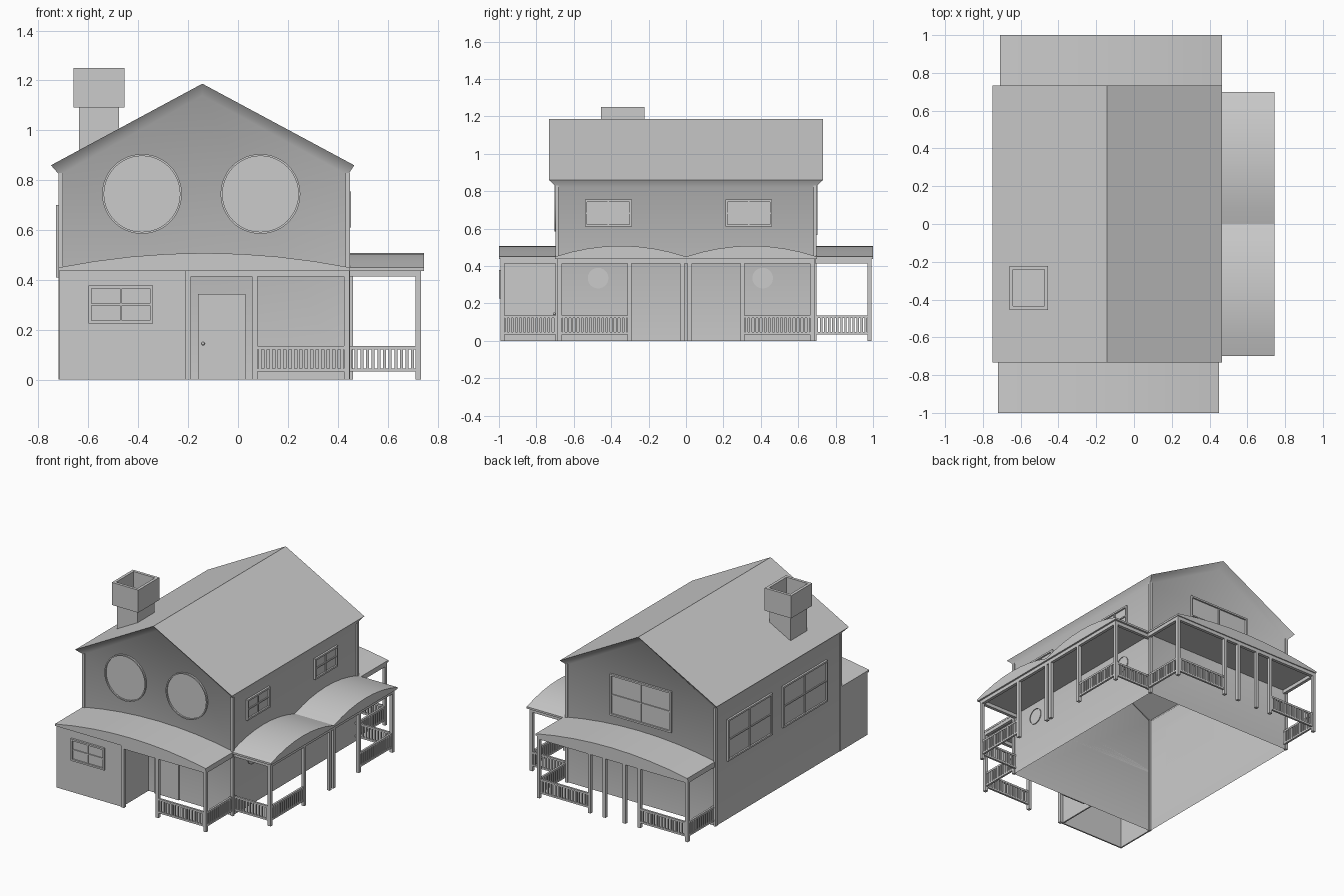
import bpy, bmesh, math
from mathutils import Matrix, Vector

if "Cube" in bpy.data.objects:
    bpy.data.objects.remove(bpy.data.objects["Cube"], do_unlink=True)

grey = bpy.data.materials.new("plain grey")
grey.use_nodes = True
GREY = (0.6, 0.6, 0.6, 1)
grey.diffuse_color = GREY
grey.node_tree.nodes["Principled BSDF"].inputs["Base Color"].default_value = GREY


def finish(name, bm, smooth=None):
    bmesh.ops.recalc_face_normals(bm, faces=bm.faces)
    mesh = bpy.data.meshes.new(name)
    bm.to_mesh(mesh)
    bm.free()
    mesh.materials.append(grey)
    ob = bpy.data.objects.new(name, mesh)
    bpy.context.scene.collection.objects.link(ob)
    if smooth:
        bpy.ops.object.select_all(action="DESELECT")
        ob.select_set(True)
        bpy.context.view_layer.objects.active = ob
        bpy.ops.object.shade_smooth_by_angle(angle=math.radians(smooth))
    return ob


def box(bm, x0, x1, y0, y1, z0, z1):
    centre = Vector((x0 + x1, y0 + y1, z0 + z1)) / 2
    size = (abs(x1 - x0), abs(y1 - y0), abs(z1 - z0), 1)
    bmesh.ops.create_cube(bm, size=1, matrix=Matrix.Translation(centre) @ Matrix.Diagonal(size))


def bar(bm, axis, at, depth, u0, u1, z0, z1):
    """Box running along a wall: axis is the wall's normal, at its position."""
    if axis == "x":
        box(bm, at, at + depth, u0, u1, z0, z1)
    else:
        box(bm, u0, u1, at, at + depth, z0, z1)


def window(name, axis, at, side, u0, u1, z0, z1):
    """Pane with a raised frame and crossed glazing bars."""
    bm = bmesh.new()
    w, d = 0.012, 0.014 * side
    um, zm = (u0 + u1) / 2, (z0 + z1) / 2
    bar(bm, axis, at, 0.003 * side, u0, u1, z0, z1)
    for u in (u0, u1 - w):
        bar(bm, axis, at, d, u, u + w, z0, z1)
    for z in (z0, z1 - w):
        bar(bm, axis, at, d, u0, u1, z, z + w)
    bar(bm, axis, at, d * 0.7, um - w / 3, um + w / 3, z0, z1)
    bar(bm, axis, at, d * 0.7, u0, u1, zm - w / 3, zm + w / 3)
    finish(name, bm)


def round_window(name, axis, at, side, u, z, r, rim):
    """Flat disc inside a thin raised ring."""
    bm = bmesh.new()
    n = 48

    def ring(radius, out):
        pts = []
        for i in range(n):
            a = 2 * math.pi * i / n
            du, dz = radius * math.cos(a), radius * math.sin(a)
            p = (at + out * side, u + du, z + dz) if axis == "x" else (u + du, at + out * side, z + dz)
            pts.append(bm.verts.new(p))
        return pts

    rings = [ring(r, 0), ring(r, rim), ring(r * 0.95, rim), ring(r * 0.95, 0.002)]
    for a, b in zip(rings, rings[1:]):
        for i in range(n):
            j = (i + 1) % n
            bm.faces.new((a[i], a[j], b[j], b[i]))
    bm.faces.new(rings[-1])
    finish(name, bm, 30)


def arched_roof(name, axis, u0, u1, v0, v1, smooth=30):
    """Porch roof with a shallow curved top along u, extruded from v0 to v1."""
    bm = bmesh.new()
    n = 8
    profile = [(u0, 0.437)]
    for i in range(n + 1):
        t = i / n
        profile.append((u0 + (u1 - u0) * t, 0.45 + 0.058 * (1 - (2 * t - 1) ** 2)))
    profile.append((u1, 0.437))
    place = (lambda u, v, z: (u, v, z)) if axis == "x" else (lambda u, v, z: (v, u, z))
    face = bm.faces.new([bm.verts.new(place(u, v0, z)) for u, z in profile])
    ext = bmesh.ops.extrude_face_region(bm, geom=[face])
    verts = [g for g in ext["geom"] if isinstance(g, bmesh.types.BMVert)]
    bm.faces.ensure_lookup_table()
    bmesh.ops.translate(bm, verts=verts, vec=place(0, v1 - v0, 0))
    finish(name, bm, smooth)


def posts(name, spots, w=0.022, top=0.44):
    bm = bmesh.new()
    for x, y in spots:
        box(bm, x - w / 2, x + w / 2, y - w / 2, y + w / 2, 0, top)
    finish(name, bm)


def railing(name, axis, at, u0, u1):
    """Top and bottom rails with evenly spaced balusters."""
    bm = bmesh.new()
    bar(bm, axis, at - 0.007, 0.014, u0, u1, 0.122, 0.135)
    bar(bm, axis, at - 0.007, 0.014, u0, u1, 0.033, 0.046)
    n = round((u1 - u0) / 0.022)
    step = (u1 - u0) / n
    for i in range(n):
        u = u0 + step * (i + 0.5)
        bar(bm, axis, at - 0.005, 0.01, u - 0.006, u + 0.006, 0.046, 0.122)
    finish(name, bm)


def beams(name, runs):
    bm = bmesh.new()
    for axis, at, u0, u1 in runs:
        bar(bm, axis, at - 0.011, 0.022, u0, u1, 0.413, 0.44)
    finish(name, bm)


# House shell: walls flaring out into the roof edge, open underneath
L, R, RIDGE, Y, EY = -0.715, 0.44, -0.143, 0.69, 0.733
bm = bmesh.new()
ends = []
for s in (-1, 1):
    wall = [bm.verts.new((x, s * Y, z)) for x, z in
            ((L, 0), (L, 0.82), (RIDGE, 1.14), (R, 0.82), (R, 0))]
    edge = [bm.verts.new((x, s * EY, z)) for x, z in
            ((-0.75, 0.86), (RIDGE, 1.187), (0.466, 0.86))]
    bm.faces.new(wall)
    for i in (0, 1):
        bm.faces.new((wall[i + 1], wall[i + 2], edge[i + 1], edge[i]))
    ends.append((wall, edge))
(fw, fe), (bw, be) = ends
for i in (0, 1):
    bm.faces.new((fe[i], fe[i + 1], be[i + 1], be[i]))
for low, top, eave in ((0, 1, 0), (4, 3, 2)):
    bm.faces.new((fw[low], fw[top], bw[top], bw[low]))
    bm.faces.new((fw[top], fe[eave], be[eave], bw[top]))
finish("house_walls_and_roof", bm, 52)

posts("corner_trim", [(x, y) for x in (L + 0.004, R) for y in (-Y, Y)], 0.018, 0.83)

# Chimney with a hollow cap
bm = bmesh.new()
box(bm, -0.638, -0.477, -0.43, -0.245, 0.85, 1.1)
finish("chimney_stack", bm)
bm = bmesh.new()
x0, x1, y0, y1, t = -0.66, -0.455, -0.455, -0.222, 0.02
for xa, xb, ya, yb in ((x0, x1, y0, y0 + t), (x0, x1, y1 - t, y1),
                       (x0, x0 + t, y0 + t, y1 - t), (x1 - t, x1, y0 + t, y1 - t)):
    box(bm, xa, xb, ya, yb, 1.092, 1.25)
box(bm, x0 + t, x1 - t, y0 + t, y1 - t, 1.092, 1.11)
finish("chimney_cap", bm)

# Windows
for i, x in enumerate((-0.385, 0.09)):
    round_window(f"front_round_window_{i}", "y", -Y, -1, x, 0.745, 0.16, 0.012)
for i, y in enumerate((-0.47, 0.41)):
    round_window(f"side_round_window_{i}", "x", R, 1, y, 0.335, 0.055, 0.006)
for i, y in enumerate((-0.54, 0.21)):
    window(f"side_upper_window_{i}", "x", R, 1, y, y + 0.25, 0.61, 0.755)
for i, y in enumerate((-0.53, 0.08)):
    window(f"left_large_window_{i}", "x", L, -1, y, y + 0.49, 0.41, 0.70)
window("back_upper_window", "y", Y, 1, -0.375, 0.10, 0.565, 0.853)
window("front_room_window", "y", -0.985, -1, -0.60, -0.34, 0.225, 0.378)

# Front door and knob
bm = bmesh.new()
box(bm, -0.16, 0.03, -Y - 0.009, -Y, 0, 0.343)
finish("front_door", bm)
bm = bmesh.new()
bmesh.ops.create_uvsphere(bm, u_segments=12, v_segments=8, radius=0.007,
                          matrix=Matrix.Translation((-0.14, -Y - 0.014, 0.145)))
finish("door_knob", bm, 60)

# Front room: three thin walls under the porch roof
bm = bmesh.new()
box(bm, -0.717, -0.21, -0.985, -0.975, 0, 0.44)
box(bm, -0.717, -0.707, -0.975, -Y, 0, 0.44)
box(bm, -0.22, -0.21, -0.975, -Y, 0, 0.44)
finish("front_room_walls", bm)

# Front porch
F = -0.982
arched_roof("front_porch_roof", "x", -0.72, 0.45, -1, -Y)
posts("front_porch_posts", [(-0.2, F), (0.067, F), (0.437, F)])
beams("front_porch_beams", [("y", F, -0.21, 0.448), ("x", 0.437, F, -Y)])
railing("front_porch_railing", "y", F, 0.078, 0.427)
railing("front_porch_side_railing", "x", 0.437, F + 0.01, -Y)

# Back porch
B = 0.982
arched_roof("back_porch_roof", "x", -0.71, 0.465, Y, 1)
posts("back_porch_posts", [(x, B) for x in (-0.698, -0.33, -0.215, -0.06, 0.055, 0.45)])
beams("back_porch_beams", [("y", B, -0.709, 0.461), ("x", -0.698, Y, B), ("x", 0.45, Y, B)])
for i, (a, b) in enumerate(((-0.687, -0.341), (0.066, 0.439))):
    railing(f"back_porch_railing_{i}", "y", B, a, b)
for i, x in enumerate((-0.698, 0.45)):
    railing(f"back_porch_side_railing_{i}", "x", x, Y, B - 0.01)

# Side porch with two arched bays
S = 0.722
for i, (a, b) in enumerate(((-0.70, 0), (0, 0.70))):
    arched_roof(f"side_porch_roof_{i}", "y", a, b, R, 0.745)
posts("side_porch_posts", [(S, y) for y in (-0.675, -0.303, -0.02, 0.02, 0.303, 0.675)])
beams("side_porch_beams", [("x", S, -0.686, 0.686), ("y", -0.675, R, S), ("y", 0.675, R, S)])
for i, s in enumerate((-1, 1)):
    a, b = sorted((s * 0.314, s * 0.664))
    railing(f"side_porch_railing_{i}", "x", S, a, b)
    railing(f"side_porch_end_railing_{i}", "y", s * 0.675, R, S - 0.01)
